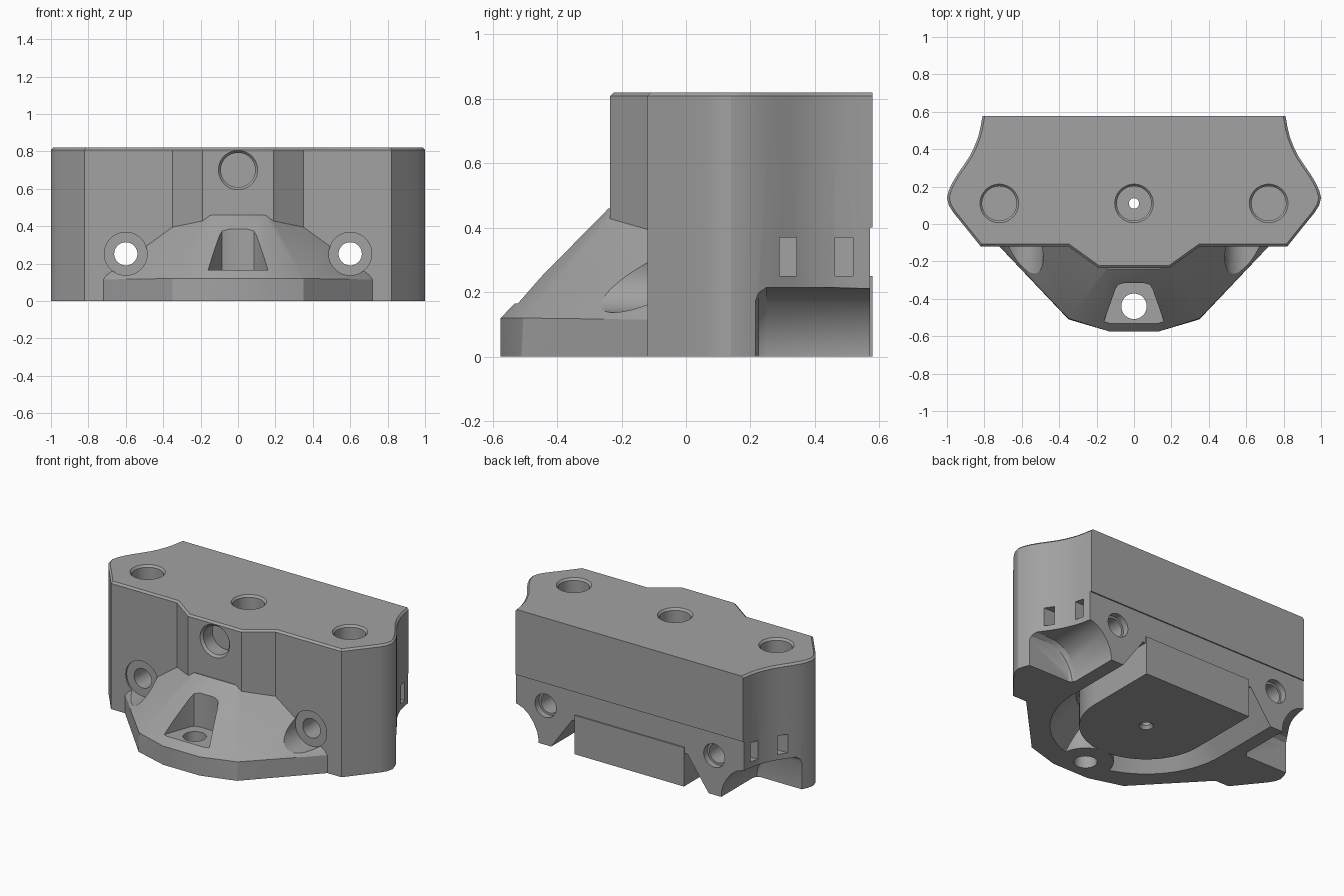
import bpy, bmesh, math
from mathutils import Matrix

if "Cube" in bpy.data.objects:
    bpy.data.objects.remove(bpy.data.objects["Cube"])

grey = bpy.data.materials.new("mid_grey")
grey.diffuse_color = (0.36, 0.36, 0.36, 1)
grey.use_nodes = True
grey.node_tree.nodes["Principled BSDF"].inputs["Base Color"].default_value = grey.diffuse_color


def make(name, bm):
    bmesh.ops.recalc_face_normals(bm, faces=bm.faces[:])
    me = bpy.data.meshes.new(name)
    bm.to_mesh(me)
    bm.free()
    ob = bpy.data.objects.new(name, me)
    bpy.context.collection.objects.link(ob)
    me.materials.append(grey)
    return ob


def loft(name, lower, upper, z0, z1):
    """Solid between two matching outlines at two heights."""
    bm = bmesh.new()
    a = [bm.verts.new((x, y, z0)) for x, y in lower]
    b = [bm.verts.new((x, y, z1)) for x, y in upper]
    bm.faces.new(a[::-1])
    bm.faces.new(b)
    for i in range(len(a)):
        j = (i + 1) % len(a)
        bm.faces.new((a[i], a[j], b[j], b[i]))
    return make(name, bm)


def cylinder(name, r, start, length, axis='Z', r2=None, seg=48):
    bm = bmesh.new()
    bmesh.ops.create_cone(bm, cap_ends=True, segments=seg, radius1=r,
                          radius2=r if r2 is None else r2, depth=length)
    bmesh.ops.translate(bm, verts=bm.verts, vec=(0, 0, length / 2))
    if axis == 'Y':
        bmesh.ops.rotate(bm, verts=bm.verts, matrix=Matrix.Rotation(-math.pi / 2, 3, 'X'))
    bmesh.ops.translate(bm, verts=bm.verts, vec=start)
    return make(name, bm)


def box(name, lo, hi):
    rect = [(lo[0], lo[1]), (hi[0], lo[1]), (hi[0], hi[1]), (lo[0], hi[1])]
    return loft(name, rect, rect, lo[2], hi[2])


def boolean(target, tool, op='DIFFERENCE'):
    m = target.modifiers.new("cut", 'BOOLEAN')
    m.operation, m.solver, m.object = op, 'EXACT', tool
    with bpy.context.temp_override(object=target, active_object=target):
        bpy.ops.object.modifier_apply(modifier=m.name)
    bpy.data.objects.remove(tool)


def d_shape(r, back, seg=40):
    """Half circle towards the front, straight sides to the back."""
    arc = [(r * math.cos(t), 0.11 + r * math.sin(t))
           for t in (math.pi + math.pi * i / seg for i in range(seg + 1))]
    return arc + [(r, back), (-r, back)]


# main block with waisted ends and chamfered top rim
half = [(0.19, -0.235), (0.35, -0.12), (0.82, -0.12), (0.9, -0.02), (0.965, 0.06), (0.99, 0.1),
        (1.0, 0.14), (0.99, 0.18), (0.972, 0.22), (0.945, 0.265), (0.91, 0.315), (0.88, 0.36),
        (0.855, 0.41), (0.835, 0.46), (0.822, 0.51), (0.815, 0.55), (0.81, 0.578)]
outline = half + [(-x, y) for x, y in reversed(half)]
body = loft("mount_block", outline, outline, 0, 0.82)
bm = bmesh.new()
bm.from_mesh(body.data)
rim = [e for e in bm.edges if all(v.co.z > 0.8 for v in e.verts)
       and not all(v.co.y > 0.57 for v in e.verts)]
bmesh.ops.bevel(bm, geom=rim, offset=0.012, segments=1, affect='EDGES')
bm.to_mesh(body.data)
bm.free()

# sloped front foot
bm = bmesh.new()
for x, y, z in [(0.13, -0.575, 0), (0.35, -0.51, 0), (0.72, -0.12, 0), (0.72, 0, 0),
                (0.13, -0.575, 0.12), (0.35, -0.505, 0.12), (0.72, -0.12, 0.115),
                (0.7, -0.12, 0.14), (0.35, -0.12, 0.395), (0.14, -0.24, 0.46),
                (0.14, -0.21, 0.46), (0.72, 0, 0.115), (0.35, 0, 0.35)]:
    for s in (-1, 1):
        bm.verts.new((s * x, y, z))
hull = bmesh.ops.convex_hull(bm, input=bm.verts[:])
bmesh.ops.delete(bm, geom=[g for g in hull["geom_interior"] if isinstance(g, bmesh.types.BMVert)],
                 context='VERTS')
bmesh.ops.dissolve_limit(bm, angle_limit=0.02, verts=bm.verts[:], edges=bm.edges[:])
boolean(body, make("foot", bm), 'UNION')

# lower back step
boolean(body, box("back_step", (-1.2, 0.57, -0.1), (1.2, 0.7, 0.4)))

# flared channel under the block, leaving the screw boss standing
def r_at(z):
    return 0.56 - 0.15 * z / 0.21
channel = loft("channel", d_shape(r_at(-0.02), 0.7), d_shape(r_at(0.21), 0.7), -0.02, 0.21)
boolean(channel, cylinder("boss", 0.165, (0, -0.44, -0.1), 0.5))
boolean(body, channel)

# centre plug inside the channel
plug = d_shape(0.39, 0.578)
boolean(body, loft("plug", plug, plug, 0, 0.25), 'UNION')

for s in (-1, 1):
    # curved notch low on each end
    prof = [(1.2, -0.1), (0.65, -0.1), (0.65, 0.02), (0.66, 0.07), (0.685, 0.12),
            (0.72, 0.165), (0.76, 0.195), (0.8, 0.21), (0.84, 0.215), (1.2, 0.215)]
    bm = bmesh.new()
    rings = []
    for y, k in ((0.215, 0.8), (0.225, 0.92), (0.25, 1.0), (0.7, 1.0)):
        rings.append([bm.verts.new((s * (1.2 - (1.2 - x) * (0.75 + 0.25 * k)), y,
                                    z * k if z > 0 else z)) for x, z in prof])
    bm.faces.new(rings[0])
    bm.faces.new(rings[-1][::-1])
    for a, b in zip(rings, rings[1:]):
        for i in range(len(a)):
            j = (i + 1) % len(a)
            bm.faces.new((a[i], a[j], b[j], b[i]))
    boolean(body, make("end_notch", bm))
    # two slots on each end
    for y0, y1, depth in ((0.29, 0.342, 0.77), (0.462, 0.518, 0.74)):
        xs = sorted((s * depth, s * 1.1))
        boolean(body, box("slot", (xs[0], y0, 0.25), (xs[1], y1, 0.37)))
    # horizontal bolt holes with wide front seats
    boolean(body, cylinder("bolt_seat", 0.115, (s * 0.6, -0.7, 0.252), 0.59, 'Y'))
    boolean(body, cylinder("bolt_hole", 0.062, (s * 0.6, -0.7, 0.252), 1.5, 'Y'))
    boolean(body, cylinder("bolt_back", 0.075, (s * 0.6, 0.53, 0.252), 0.2, 'Y'))

# round sockets on the top and front, each with a chamfered mouth
for x in (-0.72, 0, 0.72):
    boolean(body, cylinder("top_socket", 0.092, (x, 0.11, 0.71), 0.2))
    boolean(body, cylinder("top_mouth", 0.092, (x, 0.11, 0.807), 0.03, 'Z', 0.118))
boolean(body, cylinder("front_socket", 0.092, (0, -0.4, 0.7), 0.27, 'Y'))
boolean(body, cylinder("front_mouth", 0.118, (0, -0.25, 0.7), 0.03, 'Y', 0.092))

# vertical pilot hole through the plug
boolean(body, cylinder("pilot", 0.028, (0, 0.11, -0.1), 1.1, seg=24))
boolean(body, cylinder("pilot_mouth", 0.05, (0, 0.11, -0.01), 0.03, 'Z', 0.028, 24))

# tapered screw pocket in the foot, with its hole
pocket = [(-0.165, -0.535), (0.165, -0.535), (0.1, -0.35), (0.085, -0.325), (0.05, -0.315),
          (-0.05, -0.315), (-0.085, -0.325), (-0.1, -0.35)]
boolean(body, loft("pocket", pocket, pocket, 0.165, 0.6))
boolean(body, cylinder("screw_hole", 0.068, (0, -0.44, -0.1), 0.4))

bpy.context.view_layer.objects.active = body
body.select_set(True)
bpy.ops.object.shade_smooth_by_angle(angle=math.radians(28))
